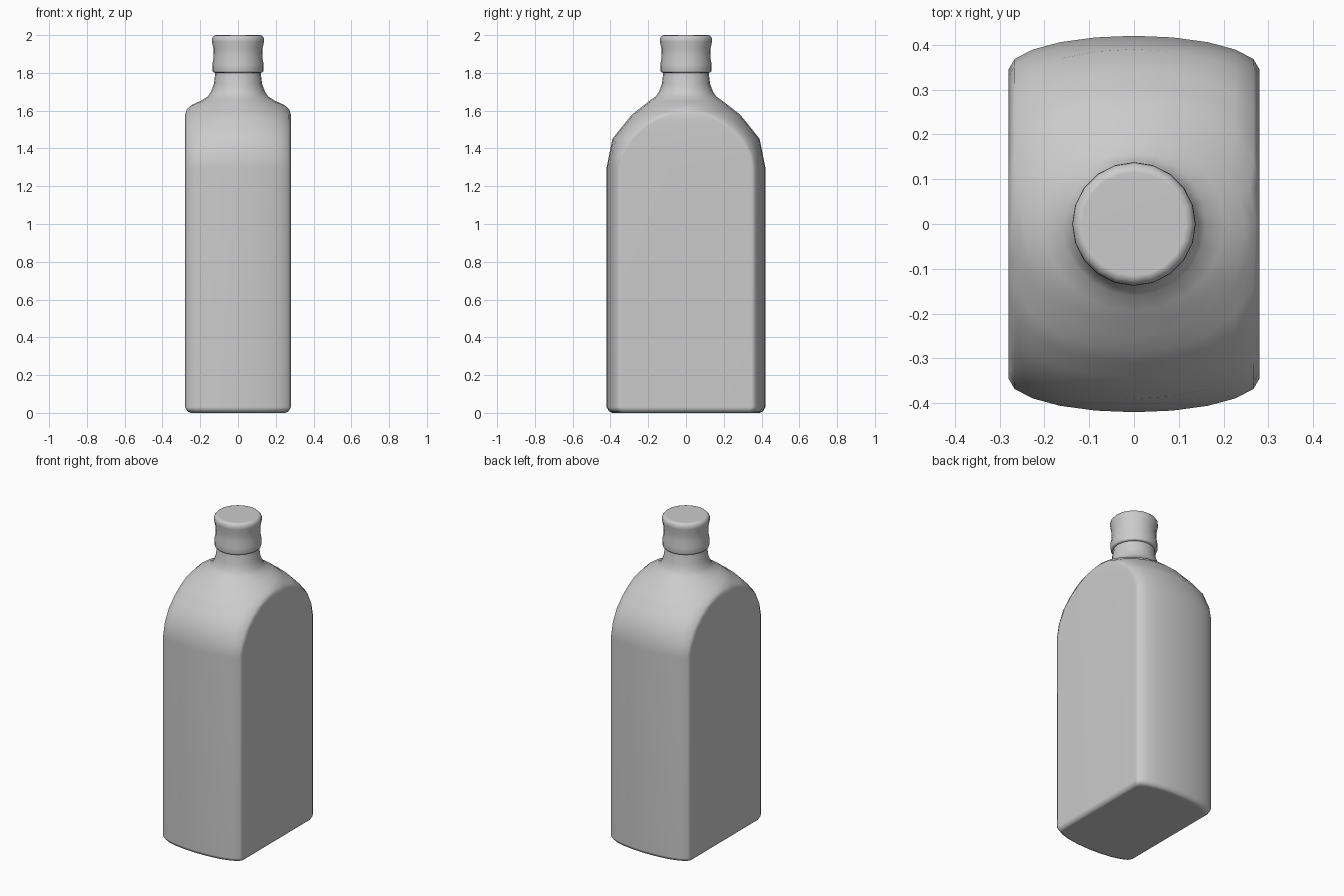
import bpy, bmesh, math

default = bpy.data.objects.get("Cube")
if default:
    bpy.data.objects.remove(default, do_unlink=True)

grey = bpy.data.materials.new("plain grey")
grey.use_nodes = True
grey.diffuse_color = (0.6, 0.6, 0.6, 1)
grey.node_tree.nodes["Principled BSDF"].inputs["Base Color"].default_value = (0.6, 0.6, 0.6, 1)

STEPS = 10  # segments in each half of a ring


def ring(bm, z, half_x, half_y, straight):
    """Two elliptical caps facing front and back, joined by straight sides."""
    verts = []
    for side in (1, -1):
        for i in range(STEPS + 1):
            t = math.pi * i / STEPS
            x = side * half_x * math.cos(t)
            y = side * (straight + (half_y - straight) * math.sin(t))
            verts.append(bm.verts.new((x, y, z)))
    return verts


def loft(name, sections, sharp_angle):
    bm = bmesh.new()
    rings = [ring(bm, *s) for s in sections]
    for low, high in zip(rings, rings[1:]):
        n = len(low)
        for i in range(n):
            j = (i + 1) % n
            bm.faces.new((low[i], low[j], high[j], high[i]))
    bm.faces.new(rings[0][::-1])
    bm.faces.new(rings[-1])
    bmesh.ops.remove_doubles(bm, verts=bm.verts, dist=0.0005)
    bmesh.ops.recalc_face_normals(bm, faces=bm.faces)
    mesh = bpy.data.meshes.new(name)
    bm.to_mesh(mesh)
    bm.free()
    mesh.materials.append(grey)
    obj = bpy.data.objects.new(name, mesh)
    bpy.context.collection.objects.link(obj)
    bpy.ops.object.select_all(action='DESELECT')
    obj.select_set(True)
    bpy.context.view_layer.objects.active = obj
    bpy.ops.object.shade_smooth_by_angle(angle=math.radians(sharp_angle))
    weighted = obj.modifiers.new("even shading", 'WEIGHTED_NORMAL')
    weighted.keep_sharp = True
    return obj


# Body: height, half width, half depth, half length of the flat side
body = [
    (0, 0.25, 0.39, 0.32), (0.008, 0.268, 0.408, 0.335),
    (0.03, 0.28, 0.42, 0.345), (1.3, 0.28, 0.42, 0.345),
    (1.37, 0.28, 0.406, 0.33), (1.45, 0.28, 0.39, 0.28),
    (1.51, 0.28, 0.342, 0.215), (1.55, 0.28, 0.31, 0.15),
    (1.58, 0.28, 0.285, 0.08), (1.605, 0.272, 0.253, 0),
    (1.63, 0.246, 0.222, 0), (1.65, 0.2, 0.195, 0),
]
# Neck: height and radius
neck = [(1.675, 0.16), (1.7, 0.143), (1.74, 0.128), (1.81, 0.119)]
loft("bottle_body", body + [(z, r, r, 0) for z, r in neck], 45)

# Stopper with a slight waist and a rounded rim
stopper = [(1.8, 0.118), (1.802, 0.13), (1.81, 0.135), (1.845, 0.136),
           (1.88, 0.129), (1.93, 0.13), (1.965, 0.138), (1.985, 0.137),
           (1.997, 0.127), (2.0, 0.115)]
loft("stopper", [(z, r, r, 0) for z, r in stopper], 50)
